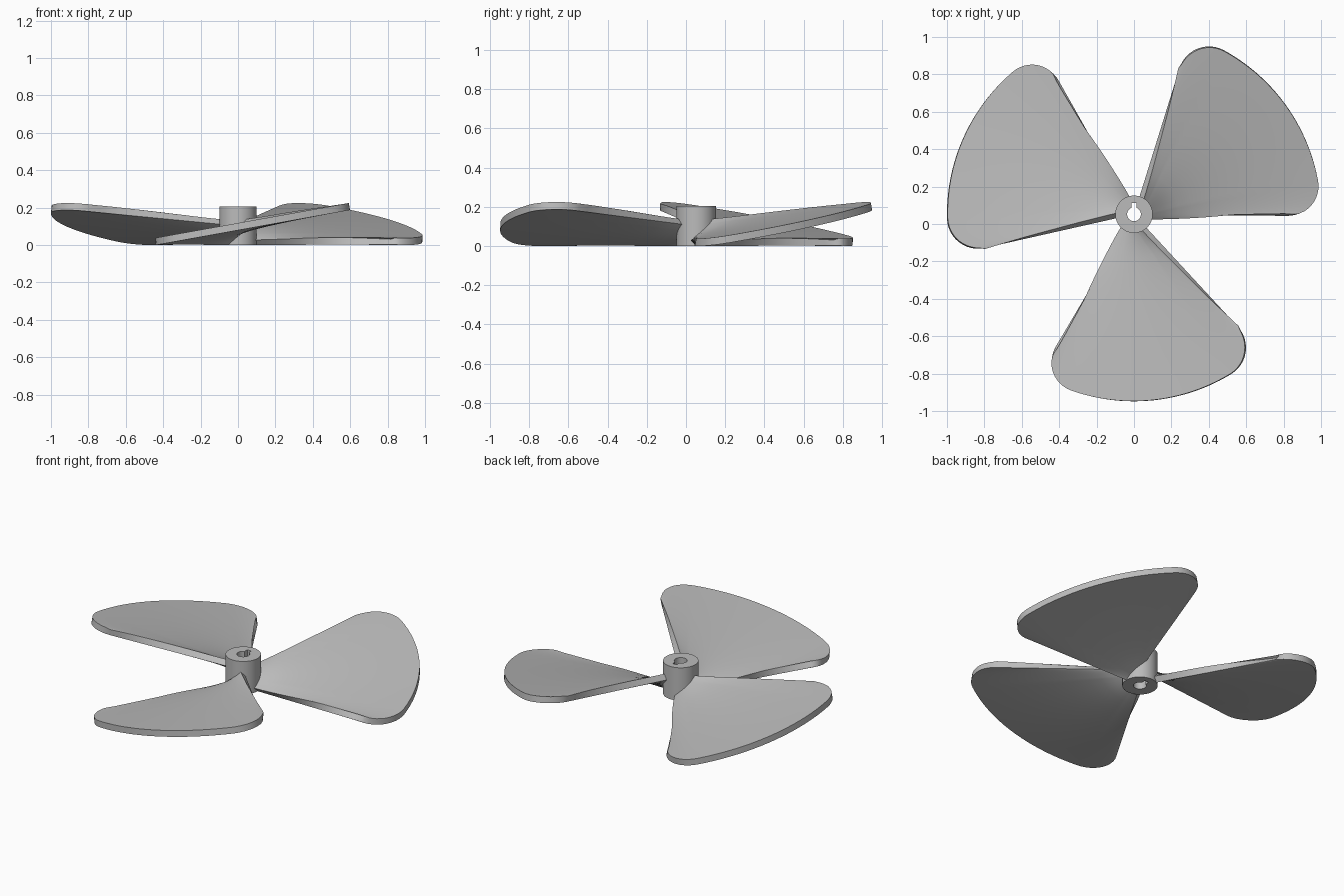
import bpy, bmesh
from math import sin, cos, asin, pi, radians

cube = bpy.data.objects.get("Cube")
if cube:
    bpy.data.objects.remove(cube, do_unlink=True)

HUB_Y, HUB_R, HUB_H = 0.052, 0.1, 0.205
TIP_R, CORNER_R = 1.0, 0.165
TRAIL, LEAD = radians(-30.6), radians(42.7)   # blade edges, from the blade axis
ROOT_RISE, TIP_RISE, THICK = 0.11, 0.187, 0.038

grey = bpy.data.materials.new("metal grey")
grey.use_nodes = True
colour = (0.5, 0.5, 0.5, 1)
grey.diffuse_color = colour
grey.node_tree.nodes["Principled BSDF"].inputs["Base Color"].default_value = colour


def make_object(name, bm):
    mesh = bpy.data.meshes.new(name)
    bmesh.ops.recalc_face_normals(bm, faces=bm.faces)
    bm.to_mesh(mesh)
    bm.free()
    mesh.materials.append(grey)
    obj = bpy.data.objects.new(name, mesh)
    obj.location.y = HUB_Y
    bpy.context.collection.objects.link(obj)
    return obj


def activate(obj):
    bpy.ops.object.select_all(action='DESELECT')
    obj.select_set(True)
    bpy.context.view_layer.objects.active = obj


def smooth(obj):
    activate(obj)
    bpy.ops.object.shade_smooth_by_angle(angle=radians(35))


def cylinder(name, radius, bottom, top, sides=64):
    bm = bmesh.new()
    bmesh.ops.create_cone(bm, cap_ends=True, segments=sides, radius1=radius,
                          radius2=radius, depth=top - bottom)
    bmesh.ops.translate(bm, verts=bm.verts, vec=(0, 0, (top + bottom) / 2))
    return make_object(name, bm)


def cut(target, cutter):
    activate(target)
    mod = target.modifiers.new("cut", 'BOOLEAN')
    mod.operation, mod.solver, mod.object = 'DIFFERENCE', 'EXACT', cutter
    bpy.ops.object.modifier_apply(modifier=mod.name)
    bpy.data.objects.remove(cutter, do_unlink=True)


def spread(start, end, count):
    return [start + (end - start) * i / count for i in range(count + 1)]


def blade_outline():
    """Rounded outer edge from trailing to leading side; the blade points to -y."""
    reach = TIP_R - CORNER_R
    inset = asin(CORNER_R / reach)
    start, end = TRAIL + inset, LEAD - inset
    points = []
    for centre, arc in ((start, spread(TRAIL - pi / 2, start, 12)),
                        (end, spread(end, LEAD + pi / 2, 12))):
        fillet = [(reach * sin(centre) + CORNER_R * sin(a),
                   -reach * cos(centre) - CORNER_R * cos(a)) for a in arc]
        if not points:
            fillet += [(TIP_R * sin(a), -TIP_R * cos(a))
                       for a in spread(start, end, 24)[1:-1]]
        points += fillet
    return points


def blade(name, turn):
    # Straight rays run from the steep root to the flatter, rising tip
    outline = blade_outline()
    left, right = min(p[0] for p in outline), max(p[0] for p in outline)
    bm = bmesh.new()
    columns = []
    for i, (x, y) in enumerate(outline):
        u = i / (len(outline) - 1)
        angle = TRAIL + (LEAD - TRAIL) * u
        root = (0.085 * sin(angle), -0.085 * cos(angle), ROOT_RISE * u)
        tip = (x, y, TIP_RISE * (x - left) / (right - left))
        columns.append([bm.verts.new([a + (b - a) * t for a, b in zip(root, tip)])
                        for t in spread(0, 1, 12)])
    for a, b in zip(columns, columns[1:]):
        for j in range(len(a) - 1):
            bm.faces.new((a[j], a[j + 1], b[j + 1], b[j]))
    bm.normal_update()
    if sum(f.normal.z for f in bm.faces) < 0:
        bmesh.ops.reverse_faces(bm, faces=bm.faces)

    # Thicken upwards along the surface normals
    lower = list(bm.verts)
    offset = [v.co + v.normal * THICK for v in lower]
    boundary = [e for e in bm.edges if e.is_boundary]
    upper = {v: bm.verts.new(co) for v, co in zip(lower, offset)}
    for face in list(bm.faces):
        bm.faces.new([upper[v] for v in face.verts])
    for e in boundary:
        a, b = e.verts
        bm.faces.new((a, b, upper[b], upper[a]))
    obj = make_object(name, bm)
    obj.rotation_euler.z = turn
    smooth(obj)


# Three equal blades
for name, turn in (("front_blade", 0), ("left_blade", 2 * pi / 3), ("right_blade", -2 * pi / 3)):
    blade(name, turn)

# Hub with a keyed shaft hole
hub = cylinder("hub", HUB_R, 0, HUB_H)
cut(hub, cylinder("bore_cutter", 0.037, -0.1, 0.4, 40))
bm = bmesh.new()
bmesh.ops.create_cube(bm, size=1)
bmesh.ops.scale(bm, verts=bm.verts, vec=(0.028, 0.06, 1))
bmesh.ops.translate(bm, verts=bm.verts, vec=(0, 0.03, 0))
cut(hub, make_object("keyway_cutter", bm))
smooth(hub)
